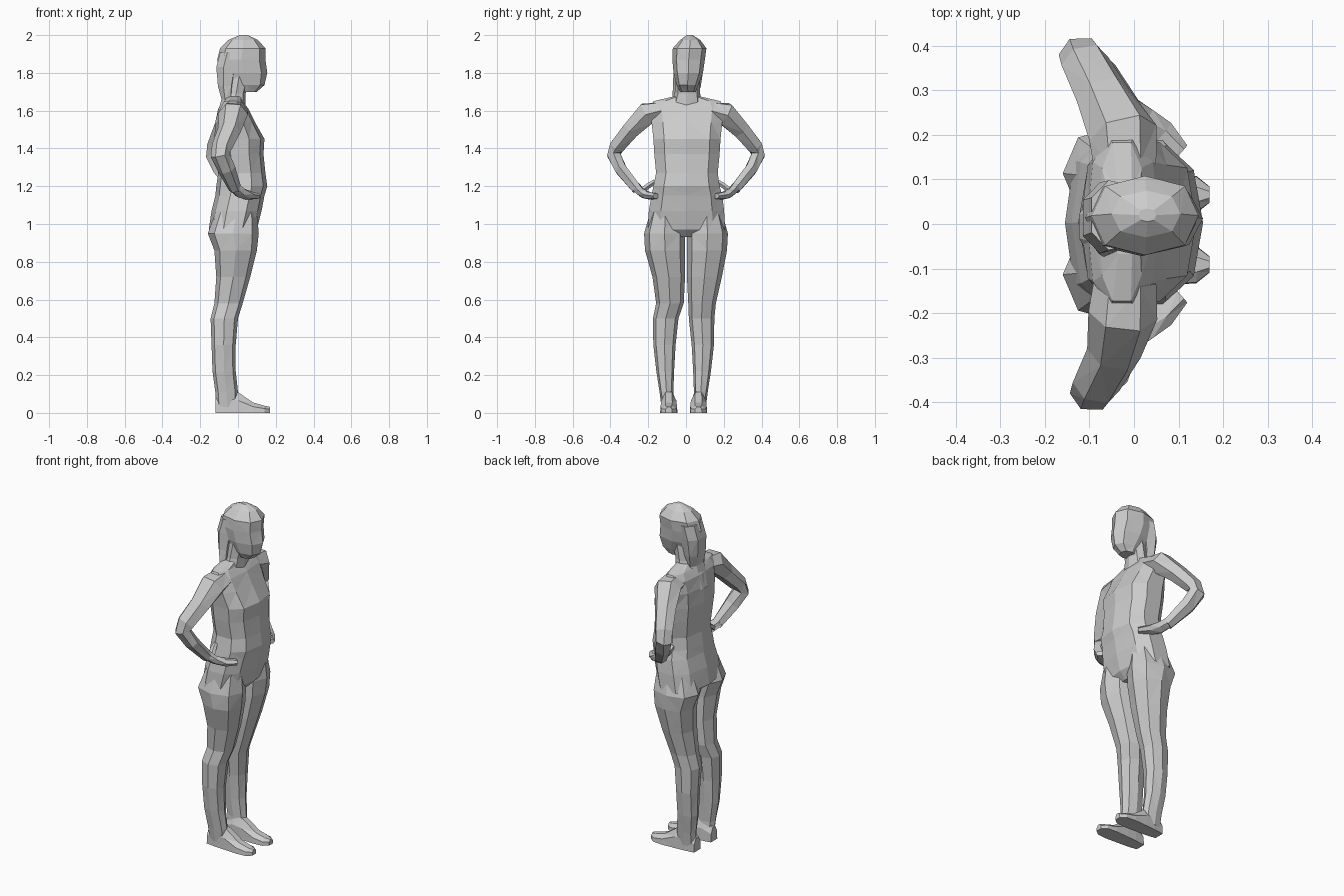
import bpy, bmesh, math
from mathutils import Vector


def skin(name, rings):
    """Join equal-length rings of points into a closed, flat-shaded, faceted body."""
    bm = bmesh.new()
    loops = [[bm.verts.new(p) for p in ring] for ring in rings]
    n = len(loops[0])
    for a, b in zip(loops, loops[1:]):
        for i in range(n):
            j = (i + 1) % n
            bm.faces.new((a[i], a[j], b[j], b[i]))
    bm.faces.new(loops[0][::-1])
    bm.faces.new(loops[-1])
    bmesh.ops.triangulate(bm, faces=bm.faces[:])
    bmesh.ops.recalc_face_normals(bm, faces=bm.faces[:])
    mesh = bpy.data.meshes.new(name)
    bm.to_mesh(mesh)
    bm.free()
    ob = bpy.data.objects.new(name, mesh)
    bpy.context.collection.objects.link(ob)
    return ob


def rounded(v, power):
    return math.copysign(abs(v) ** power, v)


def stack(name, levels, n=8, power=0.85):
    """Levels are (z, x back, x front, y min, y max)."""
    rings = []
    for z, x0, x1, y0, y1 in levels:
        ring = []
        for k in range(n):
            a = math.tau * k / n
            ring.append(((x0 + x1) / 2 + (x1 - x0) / 2 * rounded(math.cos(a), power),
                         (y0 + y1) / 2 + (y1 - y0) / 2 * rounded(math.sin(a), power), z))
        rings.append(ring)
    return skin(name, rings)


def limb(name, stations, n=6):
    """Stations are (centre, x-ish radius, other radius), swept along the centres."""
    pts = [Vector(s[0]) for s in stations]
    rings = []
    for i, (c, ra, rb) in enumerate(stations):
        t = (pts[min(i + 1, len(pts) - 1)] - pts[max(i - 1, 0)]).normalized()
        a = Vector((1, 0, 0.0))
        a = (a - t * a.dot(t)).normalized()
        b = t.cross(a)
        rings.append([pts[i] + a * ra * math.cos(math.tau * k / n)
                      + b * rb * math.sin(math.tau * k / n) for k in range(n)])
    return skin(name, rings)


# Torso, from crotch to shoulders
stack("torso", [
    (0.93, -0.10, 0.06, -0.13, 0.13),
    (0.97, -0.155, 0.10, -0.21, 0.215),
    (1.07, -0.14, 0.125, -0.205, 0.21),
    (1.15, -0.12, 0.14, -0.19, 0.20),
    (1.20, -0.115, 0.155, -0.18, 0.185),
    (1.27, -0.105, 0.145, -0.165, 0.175),
    (1.37, -0.115, 0.135, -0.175, 0.185),
    (1.45, -0.125, 0.14, -0.18, 0.19),
    (1.54, -0.12, 0.09, -0.19, 0.20),
    (1.61, -0.105, 0.055, -0.20, 0.21),
    (1.65, -0.08, 0.025, -0.18, 0.19),
    (1.675, -0.06, 0.02, -0.07, 0.08)], n=10, power=0.8)

# Neck
stack("neck", [
    (1.62, -0.09, 0.04, -0.08, 0.085),
    (1.69, -0.06, 0.04, -0.06, 0.075),
    (1.78, -0.05, 0.06, -0.055, 0.075)])

# Head with jaw
stack("head", [
    (1.70, 0.01, 0.10, -0.03, 0.05),
    (1.735, -0.04, 0.14, -0.05, 0.065),
    (1.80, -0.09, 0.155, -0.066, 0.09),
    (1.87, -0.11, 0.145, -0.072, 0.10),
    (1.93, -0.095, 0.145, -0.07, 0.108),
    (1.975, -0.05, 0.105, -0.03, 0.075),
    (2.00, 0.01, 0.05, 0.005, 0.035)])

# Long hair falling from the back of the head onto the back
stack("hair", [
    (1.53, -0.125, -0.08, -0.06, 0.05),
    (1.66, -0.09, -0.03, -0.075, 0.06),
    (1.73, -0.11, -0.02, -0.07, 0.08),
    (1.83, -0.12, 0.0, -0.068, 0.095),
    (1.91, -0.10, 0.02, -0.06, 0.10)], n=7)

# Legs: the +y leg is a little straighter than the -y one
for side, s, dy in (("left", 1, 0.0), ("right", -1, 0.025)):
    levels = [
        (1.06, -0.12, 0.10, 0.03, 0.19),
        (0.95, -0.16, 0.11, 0.005, 0.222),
        (0.86, -0.125, 0.10, 0.005, 0.217),
        (0.72, -0.115, 0.065, 0.005, 0.19 - dy / 2),
        (0.58, -0.125, 0.025, 0.012, 0.158),
        (0.50, -0.145, 0.0, 0.015 + dy, 0.15 + dy),
        (0.36, -0.14, -0.012, 0.03 + dy, 0.148 + dy),
        (0.22, -0.135, -0.012, 0.038 + dy, 0.132 + dy),
        (0.11, -0.12, 0.0, 0.042 + dy, 0.115 + dy),
        (0.03, -0.115, 0.0, 0.035 + dy, 0.105 + dy)]
    stack(side + "_leg", [(z, a, b, *sorted((s * c, s * d))) for z, a, b, c, d in levels])

    # Foot: wedge cross-sections running from heel to toe
    foot = []
    for x, w, h in ((-0.12, 0.03, 0.08), (-0.06, 0.038, 0.12), (0.0, 0.042, 0.11),
                    (0.08, 0.046, 0.055), (0.14, 0.042, 0.038), (0.17, 0.018, 0.032)):
        y = s * (0.066 + dy)
        foot.append([(x, y - w, 0), (x, y + w, 0), (x, y + w * 0.95, h * 0.6),
                     (x, y + w * 0.4, h), (x, y - w * 0.4, h), (x, y - w * 0.95, h * 0.6)])
    skin(side + "_foot", foot)

# Arms with hands on hips
for side, s, dx in (("left", 1, -0.015), ("right", -1, 0.01)):
    limb(side + "_arm", [
        ((-0.02, s * 0.13, 1.60), 0.07, 0.05),
        ((-0.025, s * 0.205, 1.585), 0.078, 0.067),
        ((-0.055 + dx, s * 0.29, 1.50), 0.062, 0.052),
        ((-0.095 + dx, s * 0.365, 1.41), 0.055, 0.045),
        ((-0.105 + dx, s * 0.382, 1.365), 0.05, 0.04),
        ((-0.07 + dx, s * 0.345, 1.29), 0.048, 0.036),
        ((-0.015, s * 0.26, 1.185), 0.034, 0.03)])
    limb(side + "_hand", [
        ((-0.03, s * 0.272, 1.205), 0.032, 0.028),
        ((0.015, s * 0.235, 1.165), 0.038, 0.024),
        ((0.06, s * 0.20, 1.15), 0.036, 0.022),
        ((0.105, s * 0.16, 1.148), 0.022, 0.016)])
    # Thumb resting along the waist
    limb(side + "_thumb", [
        ((-0.01, s * 0.235, 1.175), 0.018, 0.015),
        ((-0.025, s * 0.195, 1.205), 0.018, 0.015),
        ((-0.03, s * 0.165, 1.225), 0.012, 0.012)], n=5)
